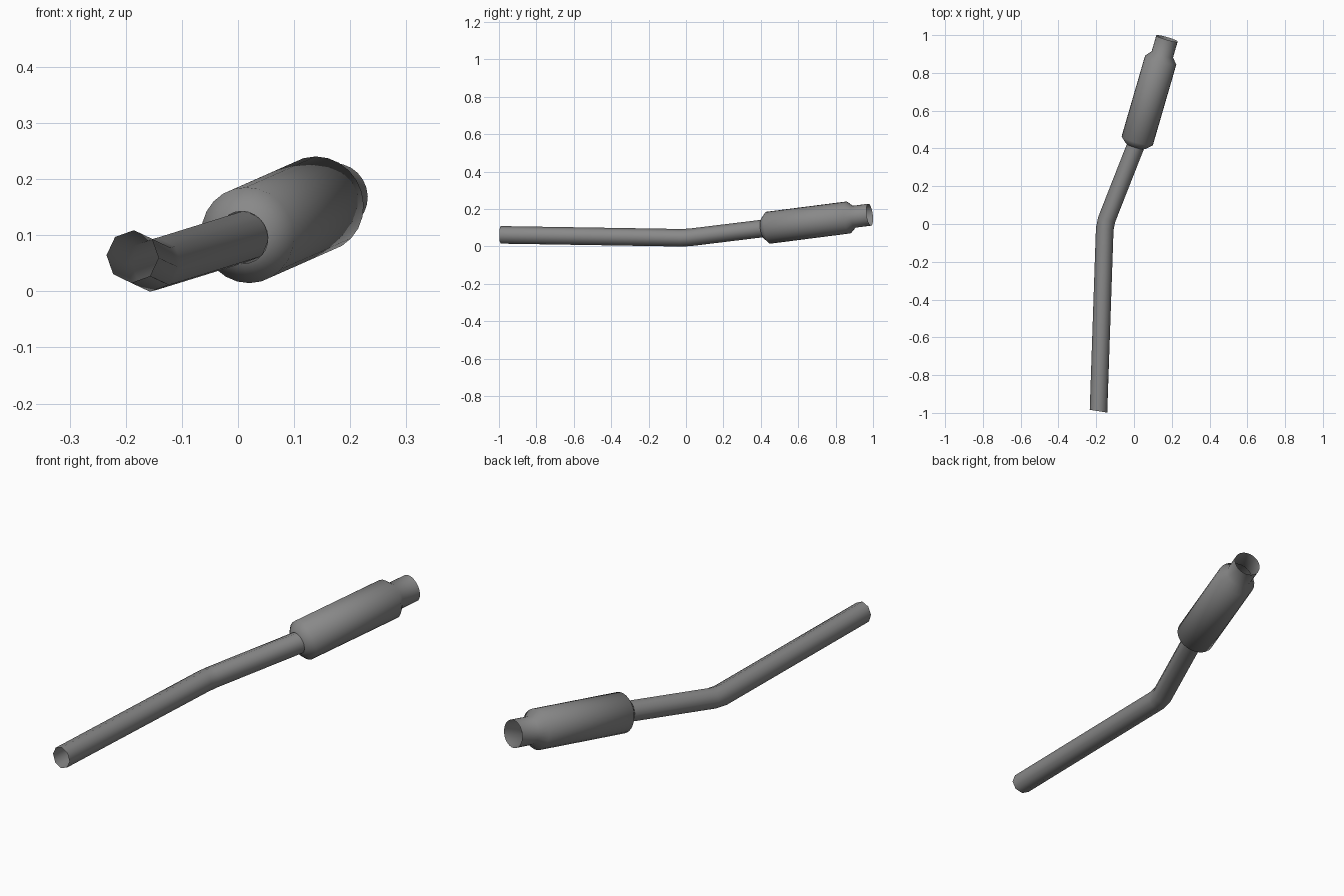
import bpy, bmesh
from math import sin, cos, pi, radians
from mathutils import Vector

if "Cube" in bpy.data.objects:
    bpy.data.objects.remove(bpy.data.objects["Cube"])

dark_grey = bpy.data.materials.new("dark_grey")
dark_grey.diffuse_color = (0.25, 0.25, 0.25, 1)
dark_grey.use_nodes = True
dark_grey.node_tree.nodes["Principled BSDF"].inputs["Base Color"].default_value = dark_grey.diffuse_color


def tube(name, rings, sides, phase=0.0):
    """Open tube through rings of (centre, radius, axis direction)."""
    bm = bmesh.new()
    loops = []
    for centre, radius, axis in rings:
        axis = Vector(axis).normalized()
        side = axis.cross(Vector((0, 0, 1))).normalized()
        up = side.cross(axis)
        loops.append([bm.verts.new(Vector(centre) + radius * (
            cos(phase + 2 * pi * i / sides) * side + sin(phase + 2 * pi * i / sides) * up))
            for i in range(sides)])
    for a, b in zip(loops, loops[1:]):
        for i in range(sides):
            j = (i + 1) % sides
            bm.faces.new((a[i], a[j], b[j], b[i]))
    bmesh.ops.recalc_face_normals(bm, faces=bm.faces[:])
    mesh = bpy.data.meshes.new(name)
    bm.to_mesh(mesh)
    bm.free()
    mesh.materials.append(dark_grey)
    obj = bpy.data.objects.new(name, mesh)
    bpy.context.collection.objects.link(obj)
    bpy.ops.object.select_all(action='DESELECT')
    obj.select_set(True)
    bpy.context.view_layer.objects.active = obj
    bpy.ops.object.shade_smooth_by_angle(angle=radians(80))
    return obj


# Octagonal front pipe with a softened bend
front, bend, rear = Vector((-0.188, -0.991, 0.062)), Vector((-0.154, 0, 0.046)), Vector((0.012, 0.422, 0.0975))
d1, d2 = (bend - front).normalized(), (rear - bend).normalized()
tube("front_pipe", [
    (front, 0.047, (0.16, 1, 0)),
    (bend - 0.025 * d1, 0.047, d1 * 0.75 + d2 * 0.25),
    (bend + 0.025 * d2, 0.047, d1 * 0.25 + d2 * 0.75),
    (rear, 0.047, d2),
], 8, radians(-3))

# Muffler body, tapered at both ends, running into a wider tail pipe
start = Vector((0.017, 0.44, 0.10))
axis = Vector((0.277, 0.953, 0.1225)).normalized()
profile = [(-0.032, 0.047), (-0.028, 0.056), (0, 0.086), (0.449, 0.086), (0.48, 0.059), (0.569, 0.059)]
tube("muffler_and_tail_pipe", [(start + s * axis, r, axis) for s, r in profile], 24)
